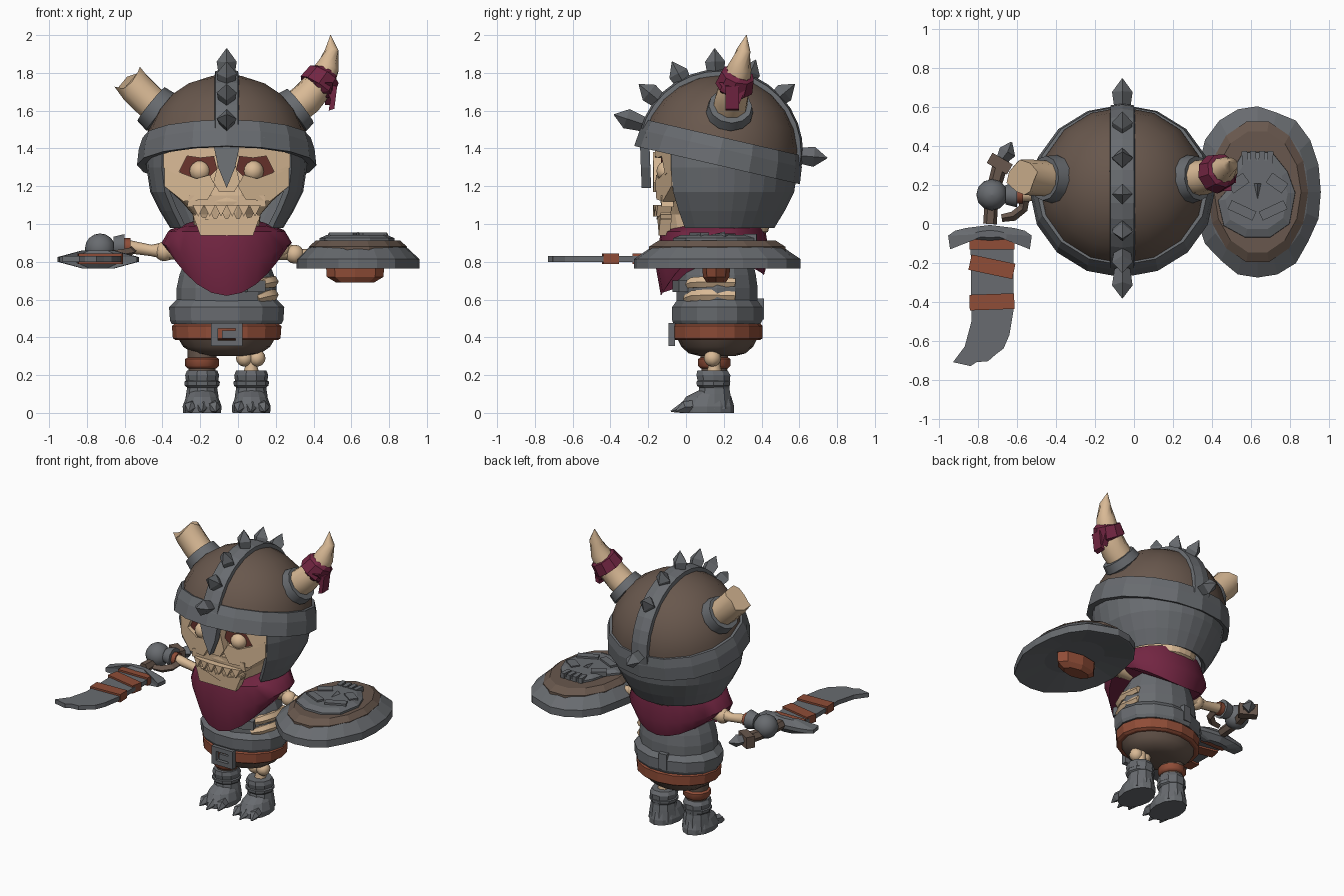
import bpy, bmesh
from math import sin, cos, pi, radians
from mathutils import Vector, Matrix

cube = bpy.data.objects.get("Cube")
if cube:
    bpy.data.objects.remove(cube, do_unlink=True)


def material(name, *srgb):
    color = [(c / 255) ** 2.2 for c in srgb] + [1]
    m = bpy.data.materials.new(name)
    m.use_nodes = True
    m.diffuse_color = color
    m.node_tree.nodes["Principled BSDF"].inputs["Base Color"].default_value = color
    return m


iron = material("iron gray", 104, 107, 111)
hide = material("hide brown", 104, 88, 78)
leather = material("leather rust", 142, 78, 58)
cloth = material("cloth maroon", 114, 42, 68)
bone = material("bone", 216, 184, 148)
hollow = material("hollow dark red", 104, 54, 48)

MID = -.06      # body axis in x
DEPTH = .165    # body axis in y


def build(name, verts, faces, mat, smooth=False):
    mesh = bpy.data.meshes.new(name)
    mesh.from_pydata([tuple(v) for v in verts], [], faces)
    bm = bmesh.new()
    bm.from_mesh(mesh)
    bmesh.ops.recalc_face_normals(bm, faces=bm.faces)
    bm.to_mesh(mesh)
    bm.free()
    mesh.materials.append(mat)
    if smooth:
        mesh.shade_smooth()
        mesh.set_sharp_from_angle(angle=radians(50))
    ob = bpy.data.objects.new(name, mesh)
    bpy.context.collection.objects.link(ob)
    return ob


def loft(name, rings, mat, smooth=False, caps=True, loop=False):
    n, count = len(rings[0]), len(rings)
    faces = []
    for k in range(count if loop else count - 1):
        a, b = k * n, (k + 1) % count * n
        faces += [(a + i, a + (i + 1) % n, b + (i + 1) % n, b + i) for i in range(n)]
    if caps and not loop:
        faces += [tuple(range(n)), tuple(range((count - 1) * n, count * n))]
    return build(name, [v for r in rings for v in r], faces, mat, smooth)


def ring(x, y, z, rx, ry, n=16, power=2):
    pts = []
    for i in range(n):
        c, s = cos(2 * pi * i / n), sin(2 * pi * i / n)
        k = (abs(c) ** power + abs(s) ** power) ** (-1 / power)
        pts.append(Vector((x + rx * c * k, y + ry * s * k, z)))
    return pts


def body(name, rows, mat, n=16, smooth=False, power=2):
    return loft(name, [ring(MID, DEPTH, z, rx, ry, n, power) for z, rx, ry in rows], mat, smooth)


def tube(name, path, radii, mat, n=8, smooth=True):
    p = [Vector(v) for v in path]
    rings = []
    for i, r in enumerate(radii):
        d = p[min(i + 1, len(p) - 1)] - p[max(i - 1, 0)]
        q = d.to_track_quat('Z', 'Y')
        rings.append([p[i] + q @ v for v in ring(0, 0, 0, r, r, n)])
    return loft(name, rings, mat, smooth)


def layered(name, outline, center, rows, mat):
    # outline repeated at several heights, each scaled about the center
    cx, cy = center
    return loft(name, [[(cx + (x - cx) * k, cy + (y - cy) * k, z) for x, y in outline] for z, k in rows], mat)


def slab(name, outline, z0, z1, mat):
    return layered(name, outline, (0, 0), ((z0, 1), (z1, 1)), mat)


def box(name, at, size, mat, turn=0):
    x, y, z = (s / 2 for s in size)
    ob = slab(name, [(-x, -y), (x, -y), (x, y), (-x, y)], -z, z, mat)
    ob.data.transform(Matrix.Translation(at) @ Matrix.Rotation(radians(turn), 4, 'Z'))
    return ob


def ball(name, at, r, mat, sides=12):
    rows = [(-cos(pi * k / 8) * r, sin(pi * k / 8) * r + .0005) for k in range(9)]
    return loft(name, [ring(at[0], at[1], at[2] + z, w, w, sides) for z, w in rows], mat, True)


def face_plate(name, outline, lift, mat, back=.03, side=1):
    # outline of (sideways, z) wrapped on the curved front of the skull
    rings = [[(MID + side * x, -.13 + .8 * x * x - d, z) for x, z in outline] for d in (lift, -back)]
    return loft(name, rings, mat)


# Skull
body("skull", [(.93, .13, .22), (.96, .17, .27), (1.05, .18, .29), (1.12, .24, .3), (1.2, .33, .29),
               (1.3, .36, .28), (1.5, .34, .27)], bone, 24, power=2.6)
for side, label in ((1, "left"), (-1, "right")):
    face_plate(label + "_eye_socket", [(.05, 1.29), (.07, 1.37), (.26, 1.38), (.26, 1.29), (.21, 1.24),
                                       (.1, 1.24)], .006, hollow, side=side)
    face_plate(label + "_brow", [(.02, 1.34), (.05, 1.36), (.14, 1.35), (.21, 1.36), (.26, 1.26), (.34, 1.3),
                                 (.34, 1.42), (.2, 1.47), (.02, 1.46)], .035, bone, side=side)
    face_plate(label + "_cheekbone", [(.06, 1.2), (.09, 1.26), (.16, 1.24), (.24, 1.27), (.33, 1.31), (.33, 1.2),
                                      (.23, 1.12), (.1, 1.13)], .035, bone, side=side)
    ball(label + "_eyeball", (MID + side * .14, -.10, 1.28), .056, bone)
face_plate("nose_bridge", [(-.04, 1.17), (-.07, 1.22), (-.03, 1.38), (.03, 1.38), (.07, 1.22), (.04, 1.17)], .045, bone)
face_plate("upper_jaw", [(-.21, 1.09), (-.2, 1.15), (.2, 1.15), (.21, 1.09)], .035, bone)
face_plate("lower_jaw", [(-.14, .94), (-.18, 1.05), (-.1, 1.03), (.1, 1.03), (.18, 1.05), (.14, .94)], .03, bone)
for k in range(6):
    x = -.15 + .06 * k
    face_plate("upper_tooth", [(x - .03, 1.1), (x + .03, 1.1), (x, 1.04)], .045, bone)
    face_plate("lower_tooth", [(x - .025, 1.025), (x + .025, 1.025), (x, 1.08)], .025, bone)

# Helmet: tilted dome, brim and ridge over an open-fronted bowl
TILT = Matrix.Translation((MID, .18, 1.38)) @ Matrix.Rotation(radians(-13), 4, 'X')
arcs = [pi / 2 * k / 6 for k in range(7)]
dome = loft("helmet_dome", [ring(0, 0, .41 * sin(a), .435 * cos(a) + .001, .42 * cos(a) + .001) for a in arcs], hide, True)
brim = loft("helmet_brim", [ring(0, 0, z, r, r - .025) for z, r in
                            ((-.065, .43), (-.07, .475), (.02, .465), (.08, .445), (.08, .41))], iron, loop=True)
ridge_rings = []
for k in range(17):
    c, s = cos(pi * k / 16), sin(pi * k / 16)
    ridge_rings.append([(x, c * r, s * r) for x, r in
                        ((-.065, .4), (-.06, .43), (0, .44), (.06, .43), (.065, .4))])
ridge = loft("helmet_ridge", ridge_rings, iron)
for part in (dome, brim, ridge):
    part.data.transform(TILT)

bowl = loft("helmet_bowl", [ring(MID, .17, z, r, r, 30) for z, r in
                            ((.98, .3), (1.07, .355), (1.17, .405), (1.3, .425), (1.42, .42))], iron, caps=False)
bm = bmesh.new()
bm.from_mesh(bowl.data)
front = [f for f in bm.faces if (f.calc_center_median() - Vector((MID, .17, 0))).xy.normalized().y < -.66]
bmesh.ops.delete(bm, geom=front, context='FACES')
bm.to_mesh(bowl.data)
bm.free()
shell = bowl.modifiers.new("thickness", 'SOLIDIFY')
shell.thickness = .03
guard = [(-.2, 1.46), (-.17, 1.4), (-.07, 1.42), (-.045, 1.3), (0, 1.19),
         (.045, 1.3), (.07, 1.42), (.17, 1.4), (.2, 1.46)]
loft("nose_guard", [[(MID + x, y + x * x - .06 * (z - 1.45), z) for x, z in guard] for y in (-.25, -.2)], iron)

for angle, reach in ((162, .58), (141, .54), (118, .52), (92, .53), (67, .51), (40, .53), (-5, .58)):
    way = Vector((0, cos(radians(angle)), sin(radians(angle))))
    hub = Vector((MID, .17, 1.4))
    tube("helmet_spike", [hub + way * (reach + d) for d in (-.16, -.07, 0)], (.04, .053, .002), iron, 4, False)

# Horns
tube("left_horn_cuff", [(.18, .22, 1.51), (.28, .23, 1.585), (.285, .23, 1.59), (.33, .235, 1.625)],
     (.125, .11, .125, .115), iron, 12)
tube("left_horn", [(.26, .23, 1.58), (.36, .24, 1.66), (.43, .26, 1.74), (.475, .285, 1.83), (.497, .305, 1.92),
                   (.49, .32, 2)], (.09, .09, .082, .063, .037, .002), bone, 10)
tube("horn_wrap", [(.41, .255, 1.72), (.415, .256, 1.725), (.455, .275, 1.79), (.46, .28, 1.8)],
     (.085, .103, .09, .07), cloth, 9, False)
tail = [(.45, 1.74), (.525, 1.73), (.51, 1.61), (.48, 1.6), (.49, 1.66)]
loft("horn_wrap_tail", [[(x, y, z) for x, z in tail] for y in (.21, .28)], cloth)
loft("horn_wrap_flap", [[(x, y, z) for y, z in ((.17, 1.75), (.33, 1.75), (.28, 1.63))] for x in (.46, .5)], cloth)
tube("right_horn_cuff", [(-.3, .22, 1.51), (-.4, .23, 1.585), (-.405, .23, 1.59), (-.46, .235, 1.635)],
     (.125, .11, .125, .115), iron, 12)
stump = tube("right_horn", [(-.38, .23, 1.57), (-.48, .235, 1.66), (-.54, .24, 1.72), (-.575, .24, 1.765)],
             (.09, .092, .092, .09), bone, 10)
for i, v in enumerate(stump.data.vertices[-10:]):
    v.co += Vector((-.012, 0, .015)) * (i % 3 - 1)

# Scarf with a pointed front and back, raised at the nape
scarf = [[], [], [], []]
for i in range(24):
    c, s = cos(2 * pi * i / 24), sin(2 * pi * i / 24)
    drop = .24 * s * s if s < 0 else .13 * s * s
    nape = .04 * max(s, 0)
    for row, (r, z) in zip(scarf, ((.22, .99 + nape), (.31, .96 + nape), (.345, .9 - drop * .45), (.31, .86 - drop))):
        row.append((MID + r * c, .14 + r * .88 * s, z))
loft("scarf", scarf, cloth, True)

# Torso, ribs, belt and trousers
body("tunic", [(.55, .265, .22), (.66, .265, .22), (.73, .25, .21), (.86, .2, .18)], iron, 14)
body("tunic_hem", [(.47, .29, .235), (.49, .3, .245), (.56, .305, .245), (.6, .265, .215)], iron, 14)
box("tunic_patch", (.09, -.03, .67), (.1, .05, .06), iron, 20)
box("back_patch", (-.1, .385, .55), (.06, .05, .11), iron, 8)
for z in (.62, .69):
    tube("rib", [(.1, 0, z - .015), (.15, .04, z), (.182, .12, z + .005), (.175, .26, z)],
         (.02, .032, .034, .025), bone, 6)
body("belt", [(.385, .27, .225), (.395, .285, .24), (.46, .29, .24), (.475, .27, .225)], leather)
for x in (-.125, .005):
    box("buckle_side", (x, -.075, .415), (.036, .035, .12), iron)
for z in (.368, .462):
    box("buckle_bar", (MID, -.075, z), (.165, .035, .03), iron)
box("buckle_prong", (-.04, -.075, .415), (.09, .03, .04), iron)
body("trousers", [(.3, .11, .09), (.315, .18, .15), (.35, .23, .19), (.4, .26, .215)], hide, smooth=True)

# Legs and clawed boots
tube("right_leg", [(-.19, .15, z) for z in (.2, .36)], (.07, .08), hide, 10)
tube("right_leg_wrap", [(-.19, .15, z) for z in (.235, .25, .285, .295)], (.075, .09, .09, .075), leather, 10)
tube("left_shin", [(.07, .15, z) for z in (.18, .25, .36)], (.05, .032, .04), bone)
for x in (.035, .1):
    ball("left_knee", (x, .14, .29), .045, bone, 8)
for x in (-.19, .07):
    loft("boot_shaft", [ring(x, y, z, r, r * 1.05, 10) for y, z, r in
                        ((.15, .02, .095), (.15, .1, .085), (.15, .13, .08), (.145, .2, .09), (.14, .225, .08))], iron)
    loft("boot_foot", [ring(x, y, z, r, d, 12) for y, z, r, d in
                       ((.11, 0, .1, .145), (.11, .035, .103, .145), (.12, .085, .085, .12), (.15, .13, .06, .06))], iron)
    tube("boot_strap", [(x, .145, z) for z in (.135, .145, .165, .175)], (.08, .092, .094, .08), iron, 10, False)
    for dx in (-.065, 0, .065):
        tip = -.08 + abs(dx) * .4
        tube("boot_claw", [(x + dx * .8, .05, .035), (x + dx, -.01, .03), (x + dx * 1.1, tip, .008)],
             (.035, .033, .004), iron, 5, False)

# Arms
tube("right_arm", [(-.26, .15, .85), (-.37, .15, .86), (-.46, .15, .86), (-.58, .15, .88)],
     (.035, .05, .03, .035), bone)
ball("right_elbow", (-.39, .15, .855), .052, bone, 8)
tube("right_wrist_wrap", [(-.57, .15, .88), (-.61, .15, .88)], (.045, .045), leather)
tube("right_glove_cuff", [(-.6, .15, .885), (-.66, .15, .885)], (.065, .05), iron, 10)
ball("right_glove", (-.73, .15, .87), .08, iron)
tube("left_arm", [(.14, .15, .85), (.24, .15, .86), (.32, .15, .84), (.55, .16, .82)],
     (.04, .05, .03, .035), bone)
for x, z in ((.23, .87), (.3, .84)):
    ball("left_elbow", (x, .14, z), .05, bone, 8)

# Notched sword pointing forward
slab("sword_blade", [(-.84, -.05), (-.62, -.05), (-.62, -.45), (-.64, -.57), (-.67, -.64), (-.71, -.67), (-.75, -.705),
                     (-.81, -.71), (-.84, -.73), (-.93, -.71), (-.87, -.63), (-.835, -.5)], .8, .83, iron)
arch = [(0, -.005), (.12, -.02), (.18, -.035), (.215, -.06), (.205, -.13), (.12, -.09), (0, -.1)]
outline = [(-.74 + x, y) for x, y in arch] + [(-.74 - x, y) for x, y in arch[-2:0:-1]]
layered("sword_guard", outline, (-.74, -.05), ((.765, .4), (.8, 1), (.825, 1), (.86, .4)), iron)
for y, turn, deep in ((-.1, 0, .06), (-.22, -12, .08), (-.4, 2, .08)):
    box("sword_wrap", (-.73, y, .815), (.23, deep, .055), leather, turn)
tube("sword_grip", [(-.74, 0, .83), (-.73, .15, .83), (-.68, .33, .83)], (.035, .035, .04), hide, 6, False)
box("sword_grip_end", (-.69, .31, .83), (.12, .06, .08), hide, -30)
tube("sword_pommel", [(-.68, .33, .83), (-.65, .37, .83), (-.63, .42, .83)], (.03, .045, .005), iron, 4, False)
tube("glove_strap", [(-.56, .14, .86), (-.57, .08, .85), (-.62, .04, .84), (-.68, .03, .84)],
     (.025, .025, .025, .02), hide, 4, False)

# Shield lying flat, with a skull relief on top
SX, SY = .635, .165
edge = [ring(SX, SY, z, .325 * k, .44 * k, 20, 2.2) for z, k in
        ((.8, .5), (.765, .97), (.765, 1), (.815, 1), (.875, .8), (.89, .7))]
for row in edge[1:4]:
    for i in (4, 9, 13, 18):
        row[i].x += (SX - row[i].x) * .04
        row[i].y += (SY - row[i].y) * .04
loft("shield_rim", edge, iron)
loft("shield_board", [ring(SX, SY, z, .26 * k, .37 * k, 14) for z, k in
                      ((.84, 1), (.88, 1), (.912, .86))], hide)
layered("shield_emblem", [(.56, .37), (.71, .37), (.79, .27), (.83, .16), (.8, 0), (.7, -.07), (.57, -.07),
                          (.46, -.01), (.43, .12), (.49, .19), (.52, .3)], (.63, .15),
        ((.9, 1), (.925, .99), (.942, .8)), iron)
for s in (-1, 1):
    box("emblem_brow", (SX + .08 * s, .07, .94), (.14, .05, .03), iron, 25 * s)
    box("emblem_cheek", (SX + .1 * s, .21, .935), (.1, .06, .03), iron, -35 * s)
tube("emblem_nose", [(SX, .12, .92), (SX, .21, .93)], (.02, .03), iron, 4, False)
for k in range(4):
    box("emblem_tooth", (.57 + .043 * k, .34, .93), (.03, .07, .035), iron, 6 - 4 * k)
loft("shield_grip", [ring(.62, .16, z, rx, ry, 8) for z, rx, ry in
                     ((.69, .1, .05), (.72, .15, .07), (.79, .155, .075))], leather)
